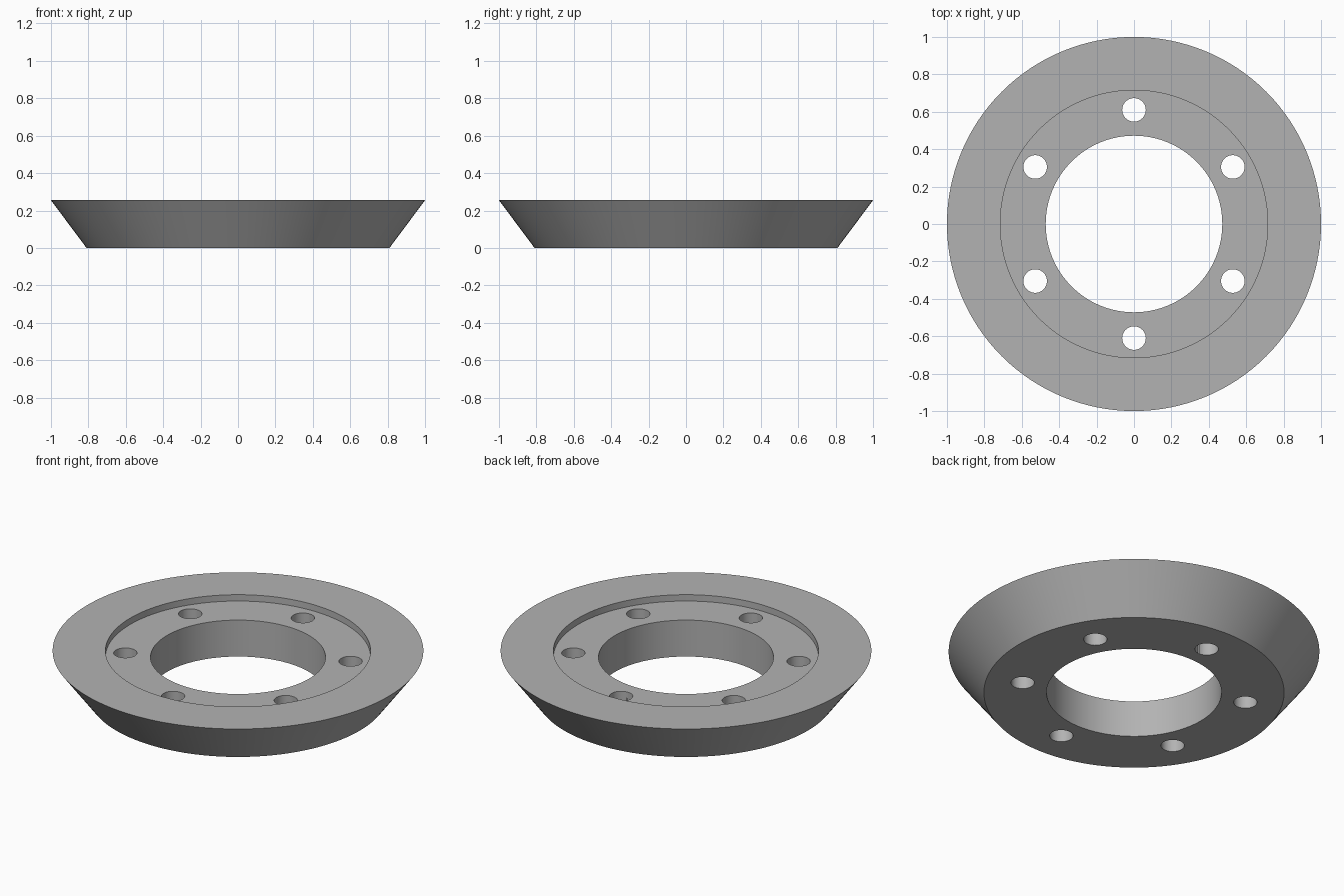
import bpy, bmesh
from math import cos, sin, pi, radians

HEIGHT, RECESS_DEPTH = 0.255, 0.038
OUTER_R, BASE_R, RECESS_R, BORE_R = 1.0, 0.81, 0.715, 0.472
BOLT_CIRCLE_R, BOLT_R, BOLT_COUNT = 0.61, 0.063, 6
SEGMENTS = 128

cube = bpy.data.objects.get("Cube")
if cube:
    bpy.data.objects.remove(cube)

grey = bpy.data.materials.new("mid_grey")
grey.use_nodes = True
grey.diffuse_color = (0.45, 0.45, 0.45, 1)
grey.node_tree.nodes["Principled BSDF"].inputs["Base Color"].default_value = grey.diffuse_color


def lathe(name, profile, segments, center=(0, 0)):
    """Revolve a closed (radius, z) profile about a vertical axis."""
    bm = bmesh.new()
    rings = []
    for i in range(segments):
        a = 2 * pi * i / segments
        rings.append([bm.verts.new((center[0] + r * cos(a), center[1] + r * sin(a), z))
                      for r, z in profile])
    n = len(profile)
    for i, ring in enumerate(rings):
        after = rings[(i + 1) % segments]
        for j in range(n):
            k = (j + 1) % n
            bm.faces.new((ring[j], after[j], after[k], ring[k]))
    bmesh.ops.recalc_face_normals(bm, faces=bm.faces)
    mesh = bpy.data.meshes.new(name)
    bm.to_mesh(mesh)
    bm.free()
    mesh.materials.append(grey)
    obj = bpy.data.objects.new(name, mesh)
    bpy.context.collection.objects.link(obj)
    return obj


# Tapered ring with a shallow recess and a central bore
floor = HEIGHT - RECESS_DEPTH
ring = lathe("tapered_ring", [(BORE_R, 0), (BASE_R, 0), (OUTER_R, HEIGHT),
                              (RECESS_R, HEIGHT), (RECESS_R, floor), (BORE_R, floor)], SEGMENTS)
bpy.context.view_layer.objects.active = ring
ring.select_set(True)

# Bolt holes through the recessed floor
for i in range(BOLT_COUNT):
    a = pi / 2 + 2 * pi * i / BOLT_COUNT
    bpy.ops.mesh.primitive_cylinder_add(
        vertices=48, radius=BOLT_R, depth=1,
        location=(BOLT_CIRCLE_R * cos(a), BOLT_CIRCLE_R * sin(a), HEIGHT / 2))
    cutter = bpy.context.object
    cutter.name = "bolt_hole_cutter"
    cutter.hide_render = True
    cutter.data.materials.append(grey)
    bpy.context.view_layer.objects.active = ring
    mod = ring.modifiers.new("bolt_hole", "BOOLEAN")
    mod.operation = "DIFFERENCE"
    mod.solver = "EXACT"
    mod.object = cutter
    bpy.ops.object.modifier_apply(modifier=mod.name)
    bpy.data.objects.remove(cutter)

# Smooth walls with crisp rims
bpy.ops.object.select_all(action="DESELECT")
ring.select_set(True)
bpy.context.view_layer.objects.active = ring
bpy.ops.object.shade_smooth_by_angle(angle=radians(30))
